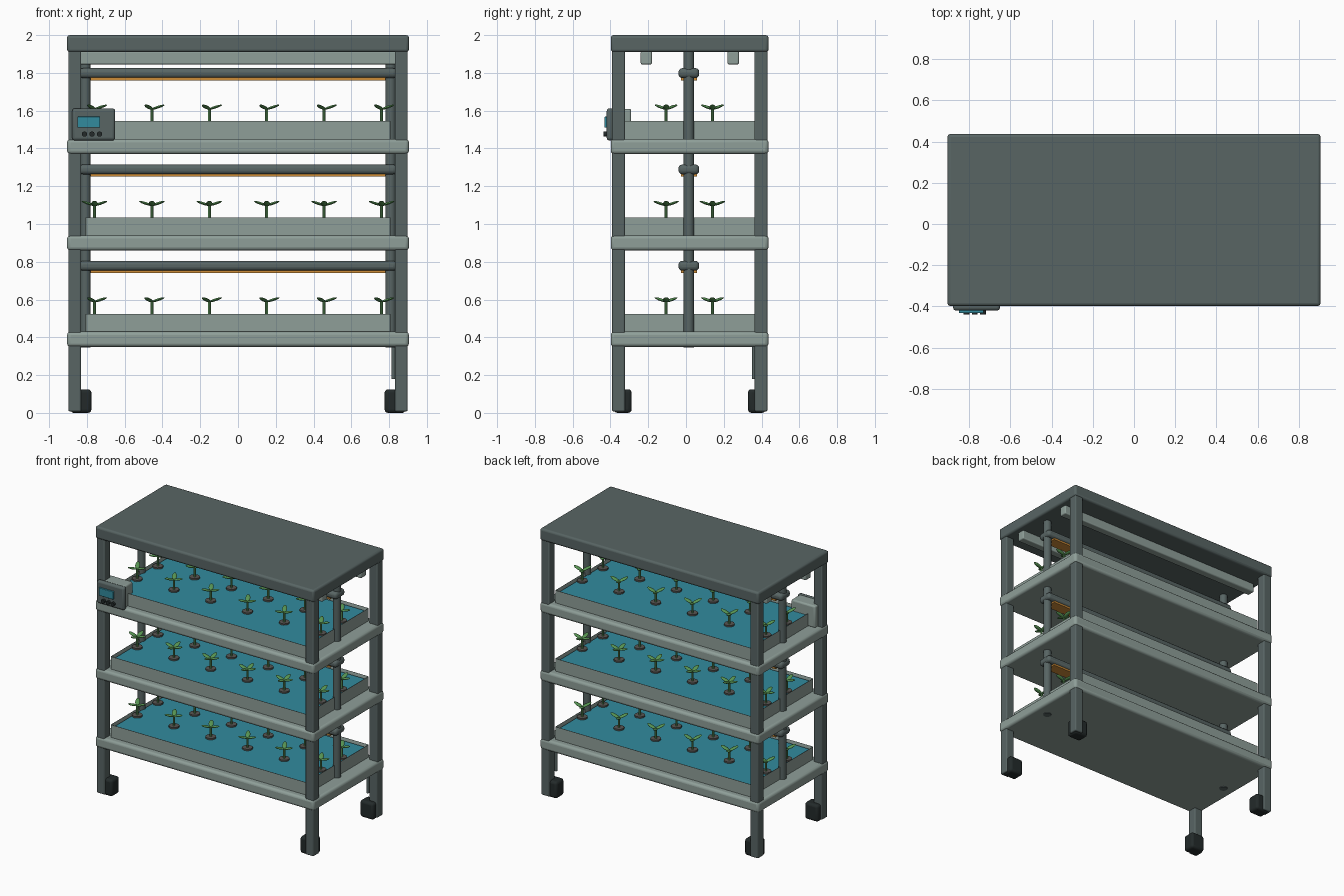
import bpy, bmesh, math
from mathutils import Matrix, Vector

old = bpy.data.objects.get("Cube")
if old:
    bpy.data.objects.remove(old, do_unlink=True)


def material(name, r, g, b):
    lin = [((c / 255 + 0.055) / 1.055) ** 2.4 for c in (r, g, b)] + [1]
    m = bpy.data.materials.new(name)
    m.use_nodes = True
    m.diffuse_color = lin
    m.node_tree.nodes["Principled BSDF"].inputs["Base Color"].default_value = lin
    return m


DARK = material("dark grey metal", 88, 101, 100)
LIGHT = material("light grey metal", 143, 159, 153)
BLACK = material("black rubber", 35, 42, 42)
WATER = material("blue water", 50, 139, 158)
LAMP = material("amber lamp", 205, 140, 55)
PUCK = material("brown grey puck", 88, 86, 82)
STEM = material("stem green", 100, 160, 98)
LEAF = material("leaf green", 88, 150, 84)


def finish(name, bm, mat, bevel=0):
    mesh = bpy.data.meshes.new(name)
    bm.to_mesh(mesh)
    bm.free()
    mesh.materials.append(mat)
    ob = bpy.data.objects.new(name, mesh)
    bpy.context.collection.objects.link(ob)
    if bevel:
        mod = ob.modifiers.new("rounded edges", "BEVEL")
        mod.width, mod.segments = bevel, 3
    bpy.ops.object.select_all(action="DESELECT")
    bpy.context.view_layer.objects.active = ob
    ob.select_set(True)
    bpy.ops.object.shade_smooth_by_angle(angle=math.radians(35))
    return ob


def box(name, x, y, z, mat, bevel=0.008):
    """Box from its (low, high) range on each axis."""
    bm = bmesh.new()
    bmesh.ops.create_cube(bm, size=1)
    for v in bm.verts:
        v.co = Vector([r[0] if c < 0 else r[1] for c, r in zip(v.co, (x, y, z))])
    return finish(name, bm, mat, bevel)


def add_cylinder(bm, centre, radius, depth, sides=12, axis="Z"):
    turn = Matrix.Rotation(math.pi / 2, 4, "X") if axis == "Y" else Matrix()
    bmesh.ops.create_cone(bm, cap_ends=True, segments=sides, radius1=radius, radius2=radius,
                          depth=depth, matrix=Matrix.Translation(centre) @ turn)


def cylinder(name, centre, radius, depth, mat, axis="Z"):
    bm = bmesh.new()
    add_cylinder(bm, centre, radius, depth, 20, axis)
    return finish(name, bm, mat)


MID = 0.02            # depth centre of the rack
FRONT, BACK = -0.398, 0.437

# Frame: top, legs and castors
box("top_slab", (-0.905, 0.905), (FRONT, BACK), (1.91, 2.0), DARK, 0.015)
for sx, side in ((-1, "right"), (1, "left")):
    for sy, end in ((-1, "front"), (1, "back")):
        xs = sorted((sx * 0.83, sx * 0.898))
        ys = sorted((MID + sy * 0.343, MID + sy * 0.411))
        box(f"{end}_{side}_leg", xs, ys, (0.008, 1.92), DARK)
        xs = sorted((sx * 0.776, sx * 0.888))
        ys = sorted((MID + sy * 0.308, MID + sy * 0.401))
        box(f"{end}_{side}_castor", xs, ys, (0, 0.125), BLACK, 0.018)
    cylinder(f"{side}_lamp_pole", (sx * 0.808, 0.015, 1.13), 0.028, 1.57, DARK)
cylinder("drain_pipe", (0.822, 0.36, 0.27), 0.01, 0.18, DARK)

# Rails under the top
for name, y in (("front_rail", -0.21), ("back_rail", 0.25)):
    box(name, (-0.865, 0.865), (y - 0.03, y + 0.03), (1.845, 1.915), LIGHT)


def tray(name, z):
    bm = bmesh.new()
    bmesh.ops.create_cube(bm, size=1, matrix=Matrix.Translation((0, MID, z + 0.05))
                          @ Matrix.Diagonal((1.615, 0.74, 0.1, 1)))
    bm.faces.ensure_lookup_table()
    top = max(bm.faces, key=lambda f: f.calc_center_median().z)
    bmesh.ops.inset_region(bm, faces=[top], thickness=0.02)
    bmesh.ops.translate(bm, verts=top.verts, vec=(0, 0, -0.08))
    finish(name, bm, LIGHT, 0.004)


def plants(label, water, count):
    pucks, stems, leaves = bmesh.new(), bmesh.new(), bmesh.new()
    for col in range(6):
        for y in (-0.105, 0.14):
            base = Vector((-0.76 + 0.304 * col, y, water))
            add_cylinder(pucks, base + Vector((0, 0, 0.004)), 0.036, 0.014, 14)
            add_cylinder(stems, base + Vector((0, 0, 0.04)), 0.008, 0.08, 8)
            for i in range(count):
                m = (Matrix.Translation(base + Vector((0, 0, 0.08)))
                     @ Matrix.Rotation(2 * math.pi * i / count, 4, "Z")
                     @ Matrix.Rotation(-0.32, 4, "Y")
                     @ Matrix.Translation((0.034, 0, 0))
                     @ Matrix.Diagonal((0.039, 0.017, 0.007, 1)))
                bmesh.ops.create_uvsphere(leaves, u_segments=10, v_segments=6, radius=1, matrix=m)
    finish(f"{label}_plant_pucks", pucks, PUCK)
    finish(f"{label}_plant_stems", stems, STEM)
    finish(f"{label}_plant_leaves", leaves, LEAF)


# Three growing levels
for label, z, count in (("lower", 0.35, 3), ("middle", 0.86, 4), ("upper", 1.37, 3)):
    box(f"{label}_shelf", (-0.905, 0.905), (FRONT, BACK), (z, z + 0.08), LIGHT, 0.018)
    tray(f"{label}_tray", z + 0.077)
    water = z + 0.158
    box(f"{label}_water", (-0.79, 0.79), (MID - 0.352, MID + 0.352), (z + 0.09, water), WATER, 0)
    plants(label, water, count)
    lamp = z + 0.403
    box(f"{label}_lamp_bar", (-0.84, 0.84), (-0.04, 0.07), (lamp, lamp + 0.052), DARK, 0.02)
    box(f"{label}_lamp_strip", (-0.78, 0.78), (-0.027, 0.057), (lamp - 0.012, lamp + 0.01), LAMP, 0)

# Control unit on the front right corner
box("control_housing", (-0.865, -0.665), (-0.395, -0.29), (1.445, 1.61), LIGHT, 0.012)
box("control_panel", (-0.878, -0.65), (-0.42, -0.385), (1.442, 1.612), DARK, 0.015)
box("control_screen", (-0.85, -0.73), (-0.432, -0.41), (1.51, 1.568), WATER, 0.003)
for i, x in enumerate((-0.813, -0.773, -0.733)):
    cylinder(f"control_button_{i + 1}", (x, -0.424, 1.476), 0.014, 0.028, BLACK, "Y")
